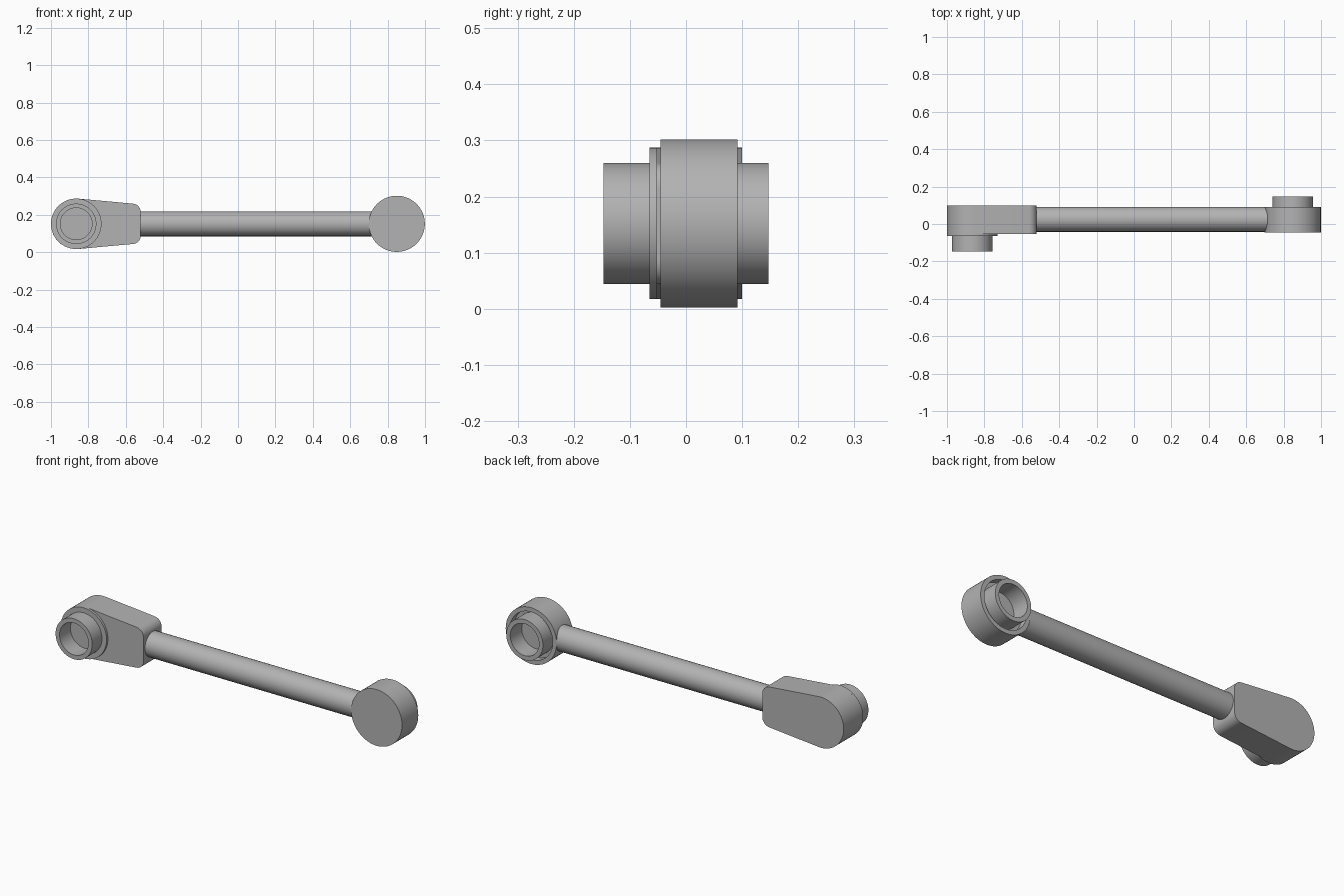
import bpy, bmesh, math
from mathutils import Vector

cube = bpy.data.objects.get("Cube")
if cube:
    bpy.data.objects.remove(cube, do_unlink=True)

grey = bpy.data.materials.new("light_grey")
grey.use_nodes = True
COLOUR = (0.45, 0.45, 0.45, 1)
grey.diffuse_color = COLOUR
grey.node_tree.nodes["Principled BSDF"].inputs["Base Color"].default_value = COLOUR

MID_Z = 0.152
SEGMENTS = 64


def finish(bm, name):
    bmesh.ops.remove_doubles(bm, verts=bm.verts, dist=1e-5)
    bmesh.ops.recalc_face_normals(bm, faces=bm.faces)
    mesh = bpy.data.meshes.new(name)
    bm.to_mesh(mesh)
    bm.free()
    mesh.materials.append(grey)
    obj = bpy.data.objects.new(name, mesh)
    bpy.context.collection.objects.link(obj)
    bpy.ops.object.select_all(action="DESELECT")
    obj.select_set(True)
    bpy.context.view_layer.objects.active = obj
    bpy.ops.object.shade_smooth_by_angle(angle=math.radians(30))
    return obj


def lathe(name, x, profile):
    """Spin (radius, y) points around an axis parallel to y."""
    bm = bmesh.new()
    verts = [bm.verts.new((x + r, y, MID_Z)) for r, y in profile]
    edges = [bm.edges.new(pair) for pair in zip(verts, verts[1:])]
    bmesh.ops.spin(bm, geom=verts + edges, cent=(x, 0, MID_Z), axis=(0, 1, 0),
                   angle=math.tau, steps=SEGMENTS, use_duplicate=False)
    return finish(bm, name)


def arc(cx, cz, r, start, end, steps):
    angles = [math.radians(start + (end - start) * i / steps) for i in range(steps + 1)]
    return [(cx + r * math.cos(a), cz + r * math.sin(a)) for a in angles]


# Tapered end block, rounded around the pin and at its two far corners
PIN_X, END_X = -0.865, -0.52
CORNER, TAPER = 0.045, 5
corner_x, corner_z = END_X - CORNER, 0.063
outline = arc(PIN_X, MID_Z, 0.135, 90 - TAPER, 270 + TAPER, 36)
outline += arc(corner_x, MID_Z - corner_z, CORNER, -90 + TAPER, 0, 8)
outline += arc(corner_x, MID_Z + corner_z, CORNER, 0, 90 - TAPER, 8)
bm = bmesh.new()
face = bm.faces.new([bm.verts.new((x, -0.053, z)) for x, z in outline])
side = bmesh.ops.extrude_face_region(bm, geom=[face])["geom"]
bmesh.ops.translate(bm, vec=Vector((0, 0.153, 0)),
                    verts=[v for v in side if isinstance(v, bmesh.types.BMVert)])
finish(bm, "tapered_block")

# Hollow pin with a raised collar on the front of the block
lathe("front_pin", PIN_X, [
    (0, -0.055), (0.085, -0.055), (0.085, -0.147), (0.108, -0.147),
    (0.108, -0.065), (0.135, -0.065), (0.135, -0.053), (0, -0.053)])

# Round end with a groove around a hollow pin on its back
lathe("round_end", 0.849, [
    (0, -0.045), (0.15, -0.045), (0.15, 0.092), (0.127, 0.092),
    (0.127, 0.055), (0.108, 0.055), (0.108, 0.147), (0.085, 0.147),
    (0.085, 0.05), (0, 0.05)])

# Connecting rod
bpy.ops.mesh.primitive_cylinder_add(vertices=48, radius=0.0665, depth=1.27,
                                    location=(0.085, 0.025, MID_Z),
                                    rotation=(0, math.pi / 2, 0))
rod = bpy.context.object
rod.name = "rod"
rod.data.materials.append(grey)
bpy.ops.object.shade_smooth_by_angle(angle=math.radians(30))
